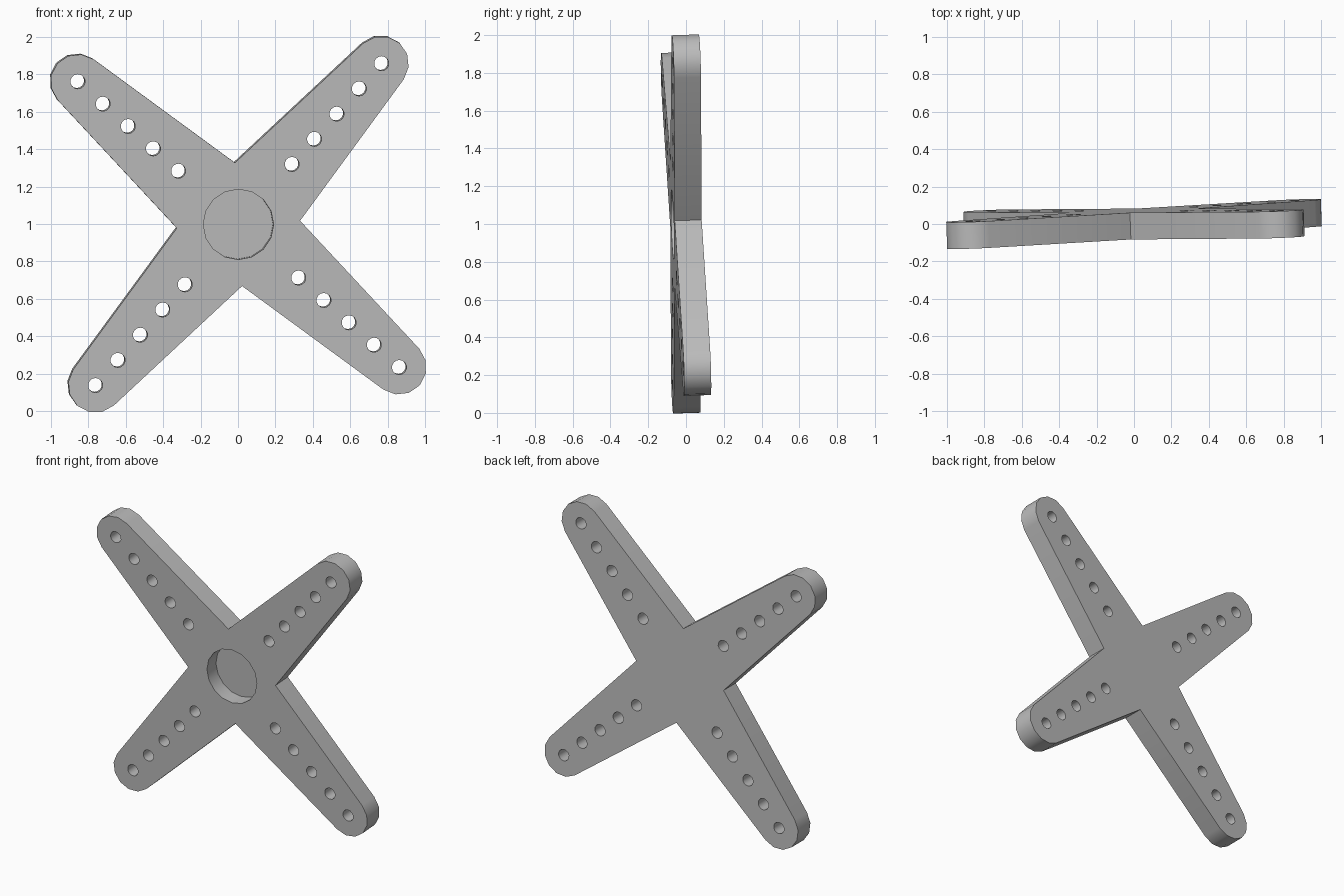
import bpy, bmesh
from math import cos, sin, radians
from mathutils import Matrix, Vector

cube = bpy.data.objects.get("Cube")
if cube:
    bpy.data.objects.remove(cube, do_unlink=True)

THICK = 0.143
ARM_LEN = 1.15        # hub centre to tip arc centre
TIP_R = 0.146
NOTCH_R = 0.33        # inner corner between two arms
ARM_ANGLES = [radians(48.4 + 90 * k) for k in range(4)]

# Tilted frame: local z points out of the front face
normal = Vector((0.0366, -1, -0.0315)).normalized()
across = Vector((1, 0.0366, 0)).normalized()
across = (across - normal * across.dot(normal)).normalized()
up = normal.cross(across)
frame = Matrix((across, up, normal)).transposed().to_4x4()
frame.translation = (0, 0, 1)


def polar(radius, angle):
    return Vector((radius * cos(angle), radius * sin(angle), 0))


def make_object(name, bm):
    bmesh.ops.recalc_face_normals(bm, faces=bm.faces)
    mesh = bpy.data.meshes.new(name)
    bm.to_mesh(mesh)
    bm.free()
    obj = bpy.data.objects.new(name, mesh)
    bpy.context.collection.objects.link(obj)
    obj.matrix_world = frame
    return obj


def add_cylinder(bm, centre, radius, sides, bottom, top):
    mid = Vector((centre.x, centre.y, (bottom + top) / 2))
    bmesh.ops.create_cone(bm, cap_ends=True, segments=sides, radius1=radius,
                          radius2=radius, depth=top - bottom,
                          matrix=Matrix.Translation(mid))


# Four-armed plate: a rounded tip and one inner corner per arm
bm = bmesh.new()
outline = []
for a in ARM_ANGLES:
    outline += [polar(ARM_LEN, a) + polar(TIP_R, a + radians(28 * i))
                for i in range(-3, 4)]
    outline.append(polar(NOTCH_R, a + radians(45)))
face = bm.faces.new([bm.verts.new(p - Vector((0, 0, THICK / 2))) for p in outline])
extruded = bmesh.ops.extrude_face_region(bm, geom=[face])["geom"]
bmesh.ops.translate(bm, vec=(0, 0, THICK),
                    verts=[g for g in extruded if isinstance(g, bmesh.types.BMVert)])
plate = make_object("four_arm_plate", bm)

# Cutter: five through holes per arm and a blind hub pocket in the front
bm = bmesh.new()
for a in ARM_ANGLES:
    for i in range(5):
        add_cylinder(bm, polar(ARM_LEN - 0.18 * i, a), 0.039, 14, -0.2, 0.2)
add_cylinder(bm, Vector((0, 0, 0)), 0.188, 16, THICK / 2 - 0.105, 0.2)
cutter = make_object("hole_cutter", bm)
cutter.hide_render = True

cut = plate.modifiers.new("holes", "BOOLEAN")
cut.operation = "DIFFERENCE"
cut.solver = "EXACT"
cut.object = cutter
bpy.ops.object.select_all(action="DESELECT")
plate.select_set(True)
bpy.context.view_layer.objects.active = plate
bpy.ops.object.modifier_apply(modifier=cut.name)
bpy.data.objects.remove(cutter, do_unlink=True)

# Plain grey plastic
grey = bpy.data.materials.new("grey_plastic")
grey.use_nodes = True
colour = (0.5, 0.5, 0.5, 1)
grey.diffuse_color = colour
grey.node_tree.nodes["Principled BSDF"].inputs["Base Color"].default_value = colour
plate.data.materials.clear()
plate.data.materials.append(grey)
bpy.ops.object.shade_smooth_by_angle(angle=radians(35))
